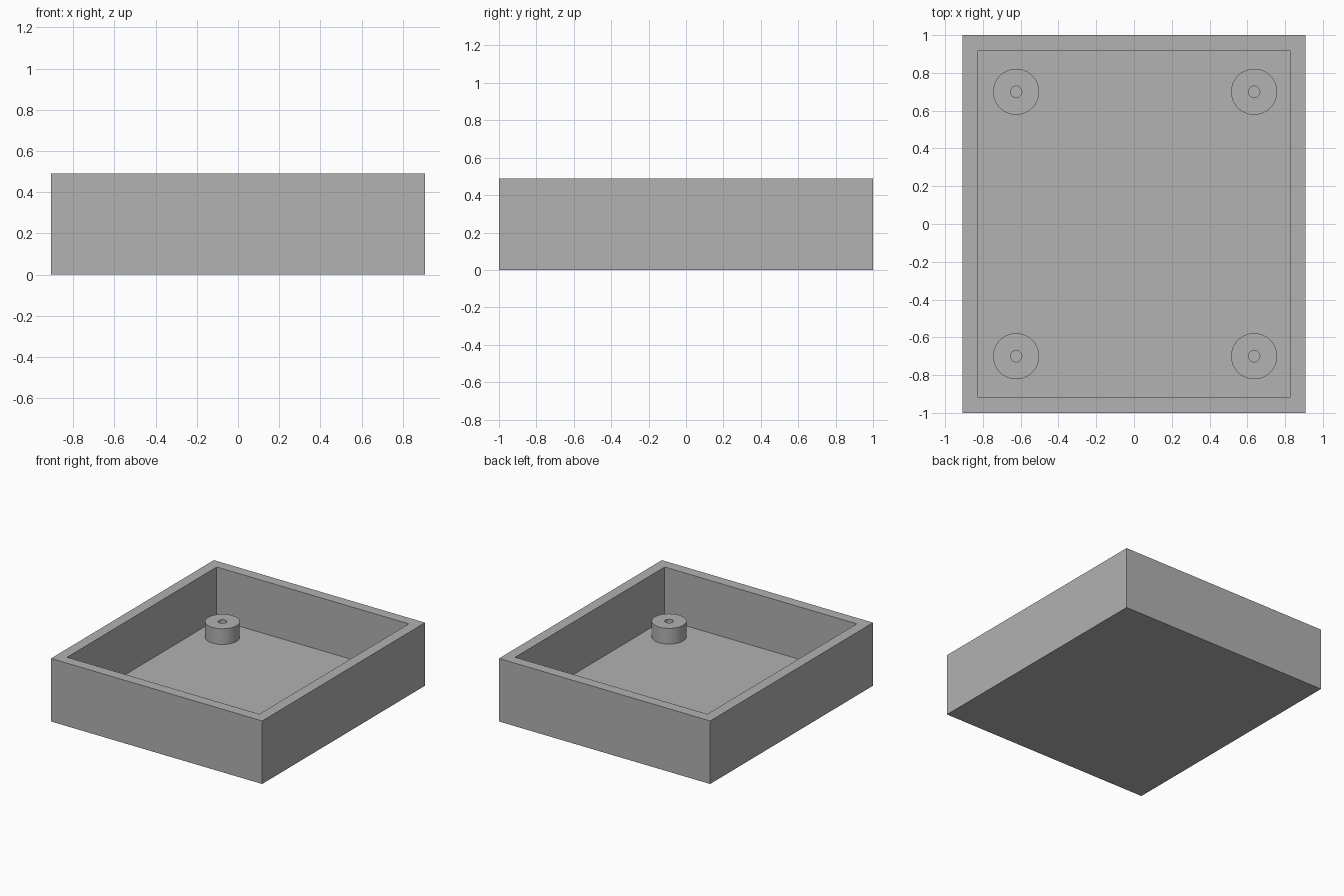
import bpy, bmesh, math
from mathutils import Vector

if "Cube" in bpy.data.objects:
    bpy.data.objects.remove(bpy.data.objects["Cube"], do_unlink=True)

WIDTH, DEPTH, HEIGHT, WALL = 1.816, 2.0, 0.49, 0.082
FLOOR = 0.082
BOSS_TOP, BOSS_RADIUS, HOLE_RADIUS = 0.204, 0.122, 0.03

grey = bpy.data.materials.new("plain grey")
grey.use_nodes = True
colour = (0.445, 0.445, 0.445, 1)
grey.diffuse_color = colour
grey.node_tree.nodes["Principled BSDF"].inputs["Base Color"].default_value = colour


def make_object(name, bm):
    bmesh.ops.recalc_face_normals(bm, faces=bm.faces)
    mesh = bpy.data.meshes.new(name)
    bm.to_mesh(mesh)
    bm.free()
    mesh.materials.append(grey)
    obj = bpy.data.objects.new(name, mesh)
    bpy.context.collection.objects.link(obj)
    return obj


# Open tray: a box whose top is inset and pushed down to the floor
bm = bmesh.new()
bmesh.ops.create_cube(bm, size=1)
bmesh.ops.scale(bm, vec=(WIDTH, DEPTH, HEIGHT), verts=bm.verts)
bmesh.ops.translate(bm, vec=(0, 0, HEIGHT / 2), verts=bm.verts)
top = max(bm.faces, key=lambda f: f.calc_center_median().z)
bmesh.ops.inset_region(bm, faces=[top], thickness=WALL, use_even_offset=True)
pocket = bmesh.ops.extrude_discrete_faces(bm, faces=[top])["faces"][0]
bmesh.ops.translate(bm, vec=(0, 0, FLOOR - HEIGHT), verts=pocket.verts)
make_object("tray", bm)


# Screw boss: a ring profile turned around its axis, seated just into the floor
def make_boss(name, x, y):
    bm = bmesh.new()
    low = FLOOR - 0.01
    profile = [(BOSS_RADIUS, low), (BOSS_RADIUS, BOSS_TOP),
               (HOLE_RADIUS, BOSS_TOP), (HOLE_RADIUS, low)]
    verts = [bm.verts.new((r, 0, z)) for r, z in profile]
    edges = [bm.edges.new((verts[i], verts[(i + 1) % 4])) for i in range(4)]
    bmesh.ops.spin(bm, geom=verts + edges, cent=(0, 0, 0), axis=(0, 0, 1),
                   angle=math.tau, steps=64)
    bmesh.ops.remove_doubles(bm, verts=bm.verts, dist=0.0005)
    boss = make_object(name, bm)
    boss.location = Vector((x, y, 0))
    bpy.ops.object.select_all(action="DESELECT")
    boss.select_set(True)
    bpy.context.view_layer.objects.active = boss
    bpy.ops.object.shade_smooth_by_angle(angle=math.radians(30))


for side, x in (("right", -0.624), ("left", 0.636)):
    for end, y in (("front", -0.70), ("back", 0.70)):
        make_boss(f"{end}_{side}_screw_boss", x, y)
